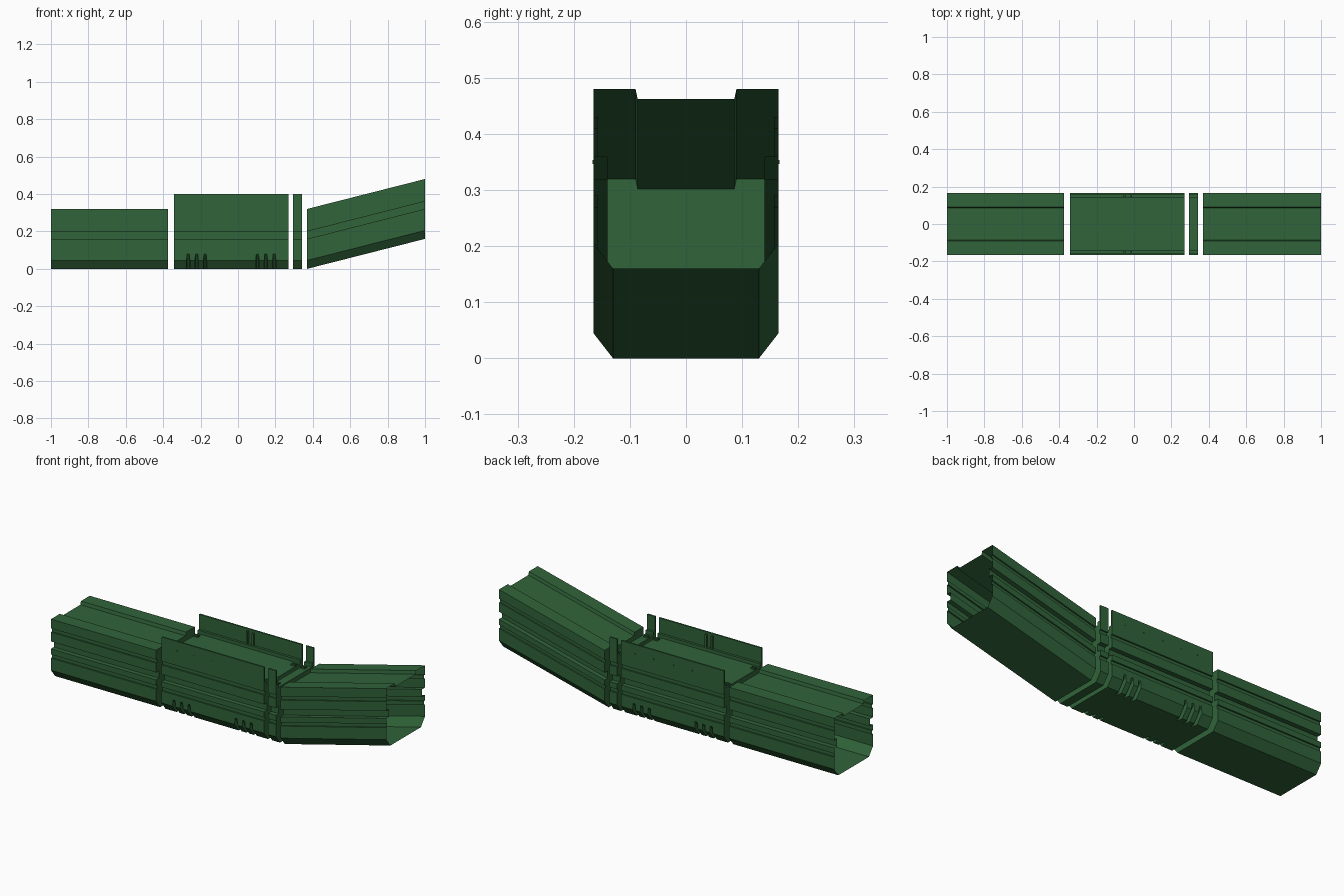
import bpy, bmesh

cube = bpy.data.objects.get("Cube")
if cube:
    bpy.data.objects.remove(cube, do_unlink=True)

green = bpy.data.materials.new("dark_green")
green.use_nodes = True
colour = (0.03, 0.125, 0.041, 1)
green.diffuse_color = colour
green.node_tree.nodes["Principled BSDF"].inputs["Base Color"].default_value = colour


def finish(bm, name):
    mesh = bpy.data.meshes.new(name)
    bm.to_mesh(mesh)
    bm.free()
    mesh.materials.append(green)
    obj = bpy.data.objects.new(name, mesh)
    bpy.context.collection.objects.link(obj)
    return obj


def side(slot=False):
    """Lower half profile: chamfer, two shallow grooves and one deep groove."""
    pts = [(0.10, 0), (0.165, 0.08)] if slot else [(0.13, 0), (0.165, 0.045)]
    for low, high, depth in ((0.11, 0.13, 0.157), (0.16, 0.20, 0.14), (0.25, 0.27, 0.157)):
        pts += [(0.165, low), (depth, low), (depth, high), (0.165, high)]
    return pts


RAIL_TOP = [(0.165, 0.32), (0.09, 0.32), (0.086, 0.302)]
WALL_TOP = [(0.165, 0.40), (0.156, 0.40), (0.156, 0.32), (0.143, 0.32), (0.143, 0.302)]


def loft(name, stations, top, rise=0, cap_start=False, cap_end=False):
    """Sweep the mirrored profile along x through (x, slot) stations."""
    bm = bmesh.new()
    x0 = stations[0][0]
    rings = []
    for x, slot in stations:
        half = side(slot) + top
        outline = half + [(-y, z) for y, z in reversed(half)]
        rings.append([bm.verts.new((x, y, z + rise * (x - x0))) for y, z in outline])
    n = len(rings[0])
    for a, b in zip(rings, rings[1:]):
        for i in range(n):
            j = (i + 1) % n
            bm.faces.new((a[i], a[j], b[j], b[i]))
    if cap_start:
        bm.faces.new(rings[0])
    if cap_end:
        bm.faces.new(list(reversed(rings[-1])))
    bmesh.ops.recalc_face_normals(bm, faces=bm.faces)
    return finish(bm, name)


def block(name, x, y, z, size):
    bm = bmesh.new()
    bmesh.ops.create_cube(bm, size=1)
    for v in bm.verts:
        v.co = [c * s + o for c, s, o in zip(v.co, size, (x, y, z))]
    return finish(bm, name)


# Straight and rising end ducts, open at the outer ends
loft("straight_duct", [(-1, False), (-0.373, False)], RAIL_TOP, cap_end=True)
loft("rising_duct", [(0.37, False), (1, False)], RAIL_TOP, rise=0.254, cap_start=True)

# Central duct with two groups of slots across the lower corners
stations = [(-0.341, False)]
for group in (-0.275, 0.095):
    for i in range(3):
        a = group + i * 0.045
        stations += [(a, False), (a + 0.003, True), (a + 0.015, True), (a + 0.018, False)]
stations.append((0.271, False))
loft("central_duct", stations, WALL_TOP, cap_start=True, cap_end=True)

# Narrow joint band
loft("joint_band", [(0.295, False), (0.341, False)], WALL_TOP, cap_start=True, cap_end=True)

# Lid clips, inner wall ribs and wall studs
for s in (-1, 1):
    for x in (-0.325, 0.255, 0.312):
        for dy in (0.106, 0.119):
            block("lid_clip", x, s * dy, 0.305, (0.026, 0.007, 0.008))
    for x in (-0.05, -0.015):
        block("inner_wall_rib", x, s * 0.151, 0.345, (0.01, 0.012, 0.09))
    for x in (-0.25, -0.15, -0.04, 0.08, 0.19):
        block("wall_stud", x, s * 0.165, 0.35, (0.007, 0.003, 0.007))

# Small lid studs
for x in (-0.11, -0.07, -0.035, 0):
    block("lid_stud", x, 0, 0.303, (0.01, 0.006, 0.004))
